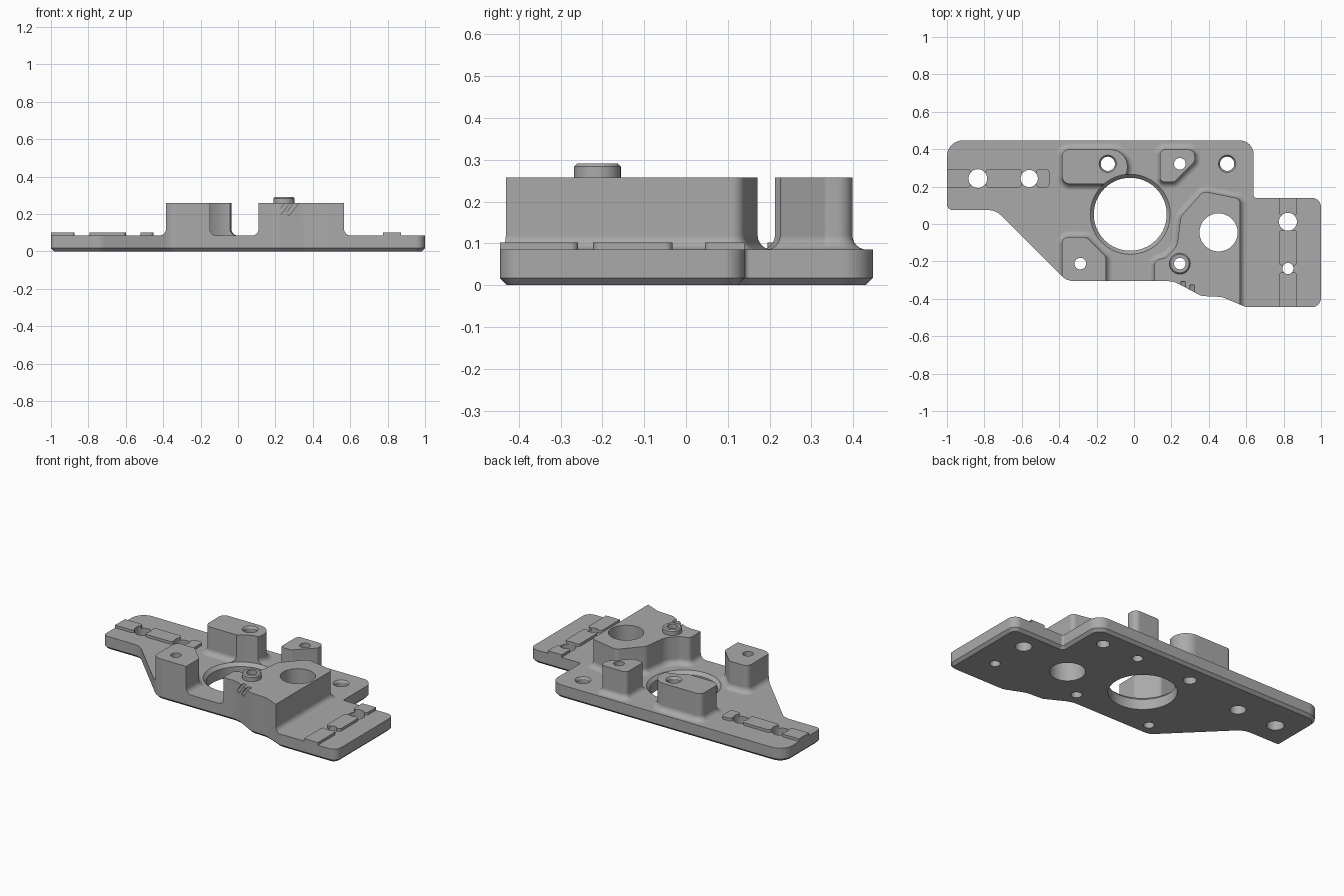
import bpy
import math
from mathutils import Vector

cube = bpy.data.objects.get("Cube")
if cube:
    bpy.data.objects.remove(cube, do_unlink=True)

TOP, BOSS, FILLET = 0.085, 0.258, 0.035

grey = bpy.data.materials.new("machined grey")
grey.use_nodes = True
grey.diffuse_color = (0.4, 0.4, 0.4, 1)
grey.node_tree.nodes["Principled BSDF"].inputs["Base Color"].default_value = (0.4, 0.4, 0.4, 1)


def rounded(corners):
    """Counter-clockwise profile with each (x, y, radius) corner rounded."""
    out, n = [], len(corners)
    for i, (x, y, r) in enumerate(corners):
        p = Vector((x, y))
        a = (Vector(corners[i - 1][:2]) - p).normalized()
        b = (Vector(corners[(i + 1) % n][:2]) - p).normalized()
        half = a.angle(b) / 2
        if r == 0:
            out.append(p)
            continue
        centre = p + (a + b).normalized() * r / math.sin(half)
        start = p + a * r / math.tan(half) - centre
        end = p + b * r / math.tan(half) - centre
        turn = math.pi - 2 * half
        if start.x * end.y - start.y * end.x < 0:
            turn = -turn
        steps = max(2, math.ceil(abs(turn) / 0.2))
        for k in range(steps + 1):
            t = turn * k / steps
            c, s = math.cos(t), math.sin(t)
            out.append(centre + Vector((c * start.x - s * start.y, s * start.x + c * start.y)))
    return out


def offset(profile, d):
    """Move a profile outward by d with mitred corners."""
    out, n = [], len(profile)
    for i, p in enumerate(profile):
        a = (p - profile[i - 1]).normalized()
        b = (profile[(i + 1) % n] - p).normalized()
        na, nb = Vector((a.y, -a.x)), Vector((b.y, -b.x))
        m = (na + nb).normalized()
        out.append(p + m * d / max(m.dot(na), 0.4))
    return out


def loft(name, layers):
    """Solid through a stack of (z, profile) layers."""
    n = len(layers[0][1])
    verts = [(p.x, p.y, z) for z, prof in layers for p in prof]
    faces = [list(range(n))[::-1], list(range(len(verts) - n, len(verts)))]
    for k in range(len(layers) - 1):
        for i in range(n):
            j = (i + 1) % n
            faces.append([k * n + i, k * n + j, (k + 1) * n + j, (k + 1) * n + i])
    mesh = bpy.data.meshes.new(name)
    mesh.from_pydata(verts, [], faces)
    mesh.materials.append(grey)
    obj = bpy.data.objects.new(name, mesh)
    bpy.context.collection.objects.link(obj)
    return obj


def circle(x, y, r, n=32):
    return [Vector((x + r * math.cos(math.tau * k / n), y + r * math.sin(math.tau * k / n)))
            for k in range(n)]


def turned(name, x, y, steps, n=32):
    return loft(name, [(z, circle(x, y, r, n)) for z, r in steps])


def combine(body, tool, operation):
    mod = body.modifiers.new(operation, "BOOLEAN")
    mod.operation, mod.solver, mod.object = operation, "EXACT", tool
    bpy.context.view_layer.objects.active = body
    bpy.ops.object.modifier_apply(modifier=mod.name)
    bpy.data.objects.remove(tool, do_unlink=True)


def box(x0, x1, y0, y1, r):
    return rounded([(x0, y0, r), (x1, y0, r), (x1, y1, r), (x0, y1, r)])


# Oversized slab, trimmed to the outline later
plate = loft("mounting_plate", [(-0.1, box(-1.3, 1.3, -0.8, 0.8, 0)), (TOP, box(-1.3, 1.3, -0.8, 0.8, 0))])

# Bosses with a concave fillet at the foot
bosses = {
    "back_left_boss": [(-0.385, 0.213, 0.045), (-0.035, 0.213, 0.09),
                       (-0.035, 0.398, 0.09), (-0.385, 0.398, 0.035)],
    "back_right_boss": [(0.14, 0.225, 0.02), (0.215, 0.225, 0.02), (0.325, 0.335, 0.02),
                        (0.325, 0.398, 0.035), (0.14, 0.398, 0.025)],
    "front_left_boss": [(-0.385, -0.5, 0), (-0.15, -0.5, 0), (-0.15, -0.175, 0.03),
                        (-0.255, -0.07, 0.03), (-0.385, -0.07, 0.035)],
    "right_boss": [(0.11, -0.6, 0), (0.567, -0.6, 0), (0.567, 0.135, 0.03), (0.37, 0.175, 0.04),
                   (0.25, 0.04, 0.05), (0.23, -0.12, 0.1), (0.17, -0.18, 0.04), (0.11, -0.195, 0.03)],
}
for name, corners in bosses.items():
    prof = rounded(corners)
    layers = [(0.04, offset(prof, FILLET))]
    for k in range(7):
        t = math.pi / 2 * k / 6
        layers.append((TOP + FILLET * (1 - math.cos(t)), offset(prof, FILLET * (1 - math.sin(t)))))
    layers.append((BOSS, prof))
    combine(plate, loft(name, layers), "UNION")

# Collar on the right boss
combine(plate, turned("collar", 0.245, -0.212,
                      [(0.2, 0.056), (0.284, 0.056), (0.291, 0.049)]), "UNION")

# Raised locating pads
for x0, x1 in ((-1.1, -0.873), (-0.793, -0.6), (-0.522, -0.453)):
    combine(plate, loft("left_pad", [(z, box(x0, x1, 0.195, 0.295, 0.018)) for z in (0.05, 0.102)]), "UNION")
for y0, y1 in ((-0.55, -0.258), (-0.222, -0.032), (0.045, 0.25)):
    combine(plate, loft("right_pad", [(z, box(0.775, 0.872, y0, y1, 0.018)) for z in (0.05, 0.102)]), "UNION")

# Trim to the outline, with a chamfered underside
outline = rounded([
    (-1, 0.075, 0.03), (-0.74, 0.075, 0.1), (-0.36, -0.305, 0.09), (0.21, -0.305, 0.14),
    (0.36, -0.385, 0.08), (0.47, -0.39, 0.1), (0.6, -0.445, 0.08), (1, -0.445, 0.05),
    (1, 0.14, 0.05), (0.64, 0.14, 0.012), (0.64, 0.447, 0.075), (-1, 0.447, 0.085)])
combine(plate, loft("trim", [(0, offset(outline, -0.017)), (0.017, outline), (0.5, outline)]), "INTERSECT")

# Main bore, widened above so it clears the bosses
combine(plate, turned("main_bore", -0.02, 0.052,
                      [(-0.1, 0.195), (0.065, 0.195), (TOP, 0.214), (0.5, 0.214)], 64), "DIFFERENCE")

# Straight through holes: x, y, radius
for x, y, r in ((0.452, -0.045, 0.102), (-0.835, 0.243, 0.05), (-0.56, 0.243, 0.046),
                (0.823, 0.012, 0.048), (0.823, -0.238, 0.03), (0.245, 0.322, 0.031),
                (0.245, -0.212, 0.031), (-0.287, -0.212, 0.031)):
    combine(plate, turned("hole", x, y, [(-0.1, r), (0.5, r)]), "DIFFERENCE")

# Countersunk holes: x, y, height of the mouth
for x, y, z in ((-0.14, 0.322, BOSS), (0.498, 0.322, TOP)):
    combine(plate, turned("tapped_hole", x, y,
                          [(-0.1, 0.038), (z - 0.012, 0.038), (z + 0.001, 0.047), (0.5, 0.047)]), "DIFFERENCE")

# Two slanted grooves in the front of the right boss
for x, y in ((0.242, -0.342), (0.29, -0.36)):
    groove = loft("groove", [(z, box(-0.01, 0.01, -0.035, 0.035, 0)) for z in (-0.04, 0.08)])
    groove.location = (x, y, 0.23)
    groove.rotation_euler = (0, math.radians(38), 0)
    bpy.context.view_layer.update()
    combine(plate, groove, "DIFFERENCE")

# Smooth curves with crisp edges
bpy.ops.object.select_all(action="DESELECT")
plate.select_set(True)
bpy.context.view_layer.objects.active = plate
bpy.ops.object.shade_smooth_by_angle(angle=math.radians(28))
weighted = plate.modifiers.new("even shading", "WEIGHTED_NORMAL")
weighted.keep_sharp = True
